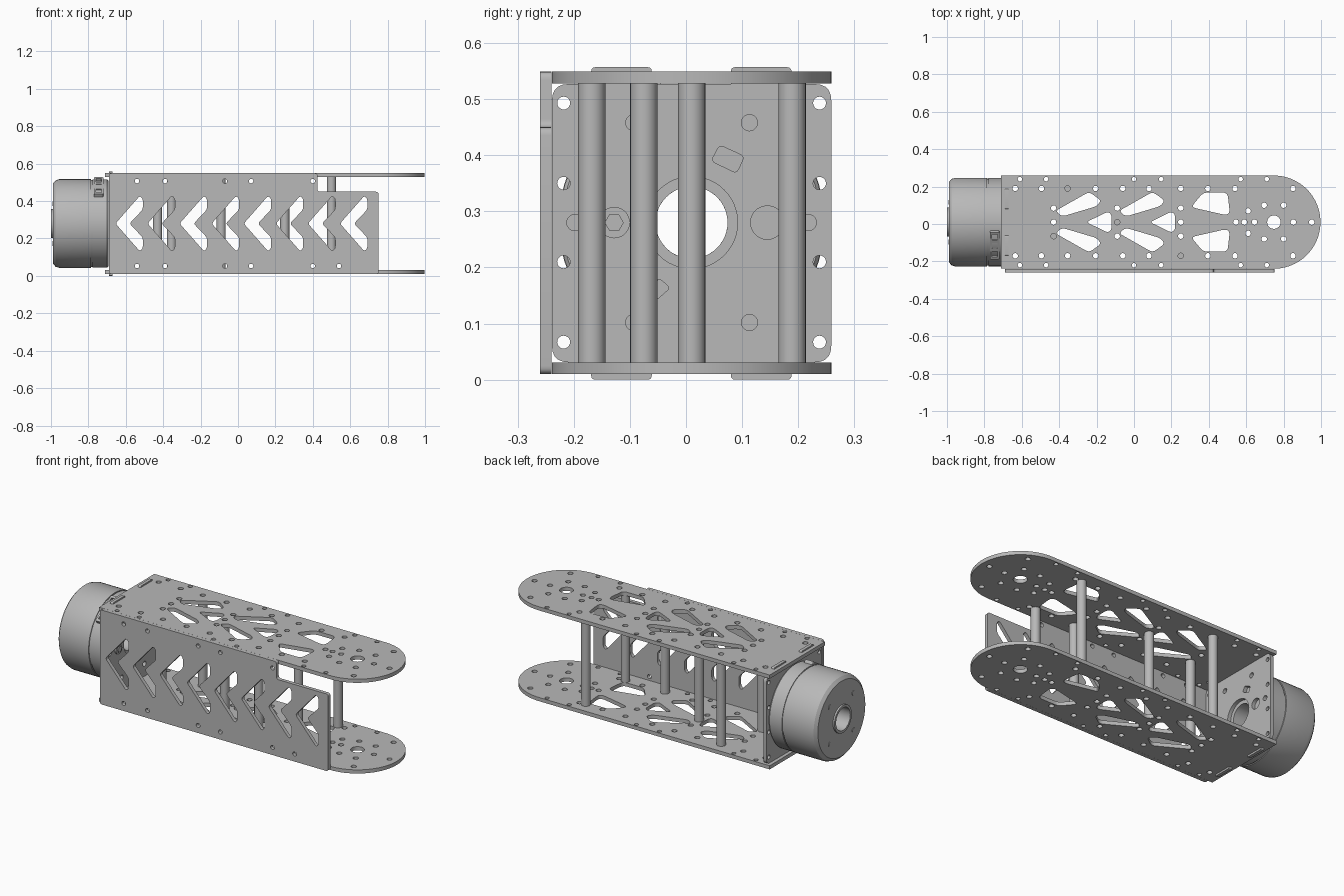
import bpy, bmesh, math
from mathutils import Matrix, Vector

cube = bpy.data.objects.get("Cube")
if cube:
    bpy.data.objects.remove(cube, do_unlink=True)

# One grey metal for everything
metal = bpy.data.materials.new("grey_metal")
metal.use_nodes = True
GREY = (0.48, 0.48, 0.48, 1)
metal.diffuse_color = GREY
metal.node_tree.nodes["Principled BSDF"].inputs["Base Color"].default_value = GREY

MID_Y, MID_Z = 0.01, 0.28
THICK = 0.021


def finish(obj, angle=30):
    bpy.ops.object.select_all(action="DESELECT")
    obj.select_set(True)
    bpy.context.view_layer.objects.active = obj
    if obj.type == "CURVE":
        bpy.ops.object.convert(target="MESH")
        obj = bpy.context.object
    obj.data.materials.clear()
    obj.data.materials.append(metal)
    bpy.ops.object.shade_smooth_by_angle(angle=math.radians(angle))
    return obj


def circle(x, y, r, n=20):
    return [(x + r * math.cos(math.tau * i / n), y + r * math.sin(math.tau * i / n))
            for i in range(n)]


def rounded(points, r, steps=5):
    """Polygon with every corner softened by a quadratic arc."""
    pts = [Vector(p) for p in points]
    out = []
    for i, p in enumerate(pts):
        a, b = pts[i - 1] - p, pts[(i + 1) % len(pts)] - p
        start = p + a.normalized() * min(r, a.length * 0.45)
        end = p + b.normalized() * min(r, b.length * 0.45)
        for k in range(steps + 1):
            t = k / steps
            out.append(tuple(start * (1 - t) ** 2 + p * 2 * t * (1 - t) + end * t * t))
    return out


def mirrored(points):
    """Upper half outline completed by its reflection in the middle line."""
    return points + [(x, 2 * MID_Y - y) for x, y in reversed(points) if abs(y - MID_Y) > 1e-4]


def flip(points):
    return [(x, 2 * MID_Y - y) for x, y in points]


def shift(points, dx):
    return [(x + dx, y) for x, y in points]


def plate(name, outlines, thickness, matrix):
    """Flat sheet: first outline is the edge, the rest are cutouts."""
    curve = bpy.data.curves.new(name, "CURVE")
    curve.dimensions = "2D"
    curve.fill_mode = "BOTH"
    curve.extrude = thickness / 2
    for outline in outlines:
        spline = curve.splines.new("POLY")
        spline.points.add(len(outline) - 1)
        for point, (x, y) in zip(spline.points, outline):
            point.co = (x, y, 0, 1)
        spline.use_cyclic_u = True
    obj = bpy.data.objects.new(name, curve)
    bpy.context.collection.objects.link(obj)
    obj.matrix_world = matrix
    return finish(obj)


def rod(name, centre, r, length, axis="Z", n=24):
    turn = (0, math.pi / 2, 0) if axis == "X" else (0, 0, 0)
    bpy.ops.mesh.primitive_cylinder_add(vertices=n, radius=r, depth=length,
                                        location=centre, rotation=turn)
    bpy.context.object.name = name
    return finish(bpy.context.object)


def lathe(name, profile, n=64):
    """Closed ring profile of (x, radius) turned around the long axis."""
    bm = bmesh.new()
    rings = []
    for i in range(n):
        a = math.tau * i / n
        rings.append([bm.verts.new((x, MID_Y + r * math.cos(a), MID_Z + r * math.sin(a)))
                      for x, r in profile])
    m = len(profile)
    for i in range(n):
        a, b = rings[i], rings[(i + 1) % n]
        for j in range(m):
            k = (j + 1) % m
            bm.faces.new((a[j], a[k], b[k], b[j]))
    bmesh.ops.recalc_face_normals(bm, faces=bm.faces)
    mesh = bpy.data.meshes.new(name)
    bm.to_mesh(mesh)
    bm.free()
    obj = bpy.data.objects.new(name, mesh)
    bpy.context.collection.objects.link(obj)
    return finish(obj)


# Top and bottom plates: long tongue with a round end
END_X, END_R = 0.748, 0.249
arc = [(END_X + END_R * math.sin(math.pi * i / 48), MID_Y + END_R * math.cos(math.pi * i / 48))
       for i in range(49)]
tongue = [(-0.71, MID_Y - END_R), (-0.71, MID_Y + END_R)] + arc
cutouts = [circle(END_X, MID_Y, 0.036, 32)]

# Drilled holes in rows mirrored across the middle line
rows = {0.23: (-0.61, -0.47, 0, 0.145, 0.57, 0.71),
        0.18: (-0.635, -0.495, -0.355, -0.205, -0.06, 0.08, 0.25, 0.395, 0.54, 0.85),
        0.075: (-0.43, -0.09, 0.25)}
for dy, xs in rows.items():
    for x in xs:
        for side in (1, -1):
            cutouts.append(circle(x, MID_Y + side * dy, 0.012 if dy > 0.2 else 0.0145))
for x in (-0.43, -0.09, 0.25, 0.545, 0.59, 0.95):
    cutouts.append(circle(x, MID_Y, 0.0145))
for i in range(6):
    a = math.tau * i / 6
    cutouts.append(circle(END_X + 0.104 * math.cos(a), MID_Y + 0.104 * math.sin(a), 0.0145))
for side in (1, -1):
    cutouts.append(circle(0.61, MID_Y + side * 0.06, 0.0145))

# Weight-saving windows
slant = rounded([(-0.42, 0.07), (-0.24, 0.172), (-0.175, 0.125), (-0.2, 0.095), (-0.385, 0.04)], 0.022)
kite = rounded(mirrored([(-0.255, MID_Y), (-0.14, 0.066), (-0.12, 0.05)]), 0.02)
wide = rounded([(0.305, 0.09), (0.37, 0.168), (0.5, 0.168), (0.512, 0.06), (0.49, 0.048)], 0.025)
for dx in (0, 0.34):
    cutouts += [shift(slant, dx), flip(shift(slant, dx)), shift(kite, dx)]
cutouts += [wide, flip(wide)]

for name, z in (("bottom_plate", 0.0205), ("top_plate", 0.5385)):
    plate(name, [tongue] + cutouts, THICK, Matrix.Translation((0, 0, z)))

# Front side plate with a stepped corner and arrow cutouts
side_edge = (rounded([(-0.69, 0.01), (-0.69, 0.549), (0.425, 0.549), (0.425, 0.45),
                      (0.752, 0.45), (0.752, 0.01)], 0.015))
arrow = [(-0.655, 0.28), (-0.525, 0.428), (-0.509, 0.412), (-0.509, 0.355), (-0.58, 0.28),
         (-0.509, 0.205), (-0.509, 0.148), (-0.525, 0.132)]
side_cuts = [shift(rounded(arrow, 0.014), 0.1715 * i) for i in range(8)]
for x in (-0.54, -0.39, -0.07, 0.07, 0.4, 0.54):
    side_cuts.append(circle(x, 0.053, 0.012))
    if x < 0.5:
        side_cuts.append(circle(x, 0.507, 0.012))
stand = Matrix(((1, 0, 0, 0), (0, 0, -1, -0.25), (0, 1, 0, 0), (0, 0, 0, 1)))
plate("side_plate", [side_edge] + side_cuts, THICK, stand)

# End plate carrying the motor
end_edge = rounded([(-0.239, 0.031), (-0.239, 0.527), (0.259, 0.527), (0.259, 0.031)], 0.03)
end_cuts = [circle(MID_Y, MID_Z, 0.082, 48)]
for side in (1, -1):
    for dz in (0.213, 0.07, -0.07, -0.213):
        end_cuts.append(circle(MID_Y + side * 0.228, MID_Z + dz, 0.0115))
    end_cuts.append(circle(MID_Y + side * 0.208, MID_Z, 0.0145))
    for dz in (0.178, -0.178):
        end_cuts.append(circle(MID_Y + side * 0.103, MID_Z + dz, 0.0145))
end_cuts.append(circle(0.145, MID_Z, 0.03))
end_cuts.append(rounded([(0.045, 0.39), (0.06, 0.418), (0.104, 0.398), (0.09, 0.368)], 0.008))
end_cuts.append(rounded([(-0.055, 0.14), (-0.05, 0.182), (-0.028, 0.164)], 0.008))
face_x = Matrix(((0, 0, 1, -0.68), (1, 0, 0, 0), (0, 1, 0, 0), (0, 0, 0, 1)))
plate("end_plate", [end_edge] + end_cuts, 0.02, face_x)

# Tabs of the end plate poking through both long plates
for y in (-0.115, 0.134):
    for z0, z1 in ((0, 0.04), (0.518, 0.557)):
        tab = rounded([(y - 0.054, z0), (y - 0.054, z1), (y + 0.054, z1), (y + 0.054, z0)], 0.008)
        plate("end_plate_tab", [tab], 0.018, face_x)

# Bolt on the inner face
rod("mount_bolt", (-0.667, -0.128, MID_Z), 0.028, 0.012, "X")
rod("mount_bolt_head", (-0.662, -0.128, MID_Z), 0.017, 0.012, "X", 6)

# Round standoffs between the long plates
for x, y in ((0.5, 0.189), (0.5, -0.168), (0.25, -0.168), (-0.09, 0.01),
             (-0.43, -0.075), (-0.355, 0.189)):
    rod("standoff", (x, y, MID_Z), 0.0245, 0.5)

# Motor housing with a through bore
lathe("motor_housing", [(-0.693, 0.064), (-0.693, 0.23), (-0.7, 0.236), (-0.778, 0.236),
                        (-0.778, 0.232), (-0.785, 0.232), (-0.785, 0.237), (-0.955, 0.237),
                        (-0.975, 0.231), (-0.99, 0.214), (-0.99, 0.064)])
lathe("motor_shaft_ring", [(-0.98, 0.064), (-0.98, 0.078), (-1.0, 0.078), (-1.0, 0.064)], 48)
for i in range(4):
    a = math.tau * (i + 0.5) / 4
    rod("motor_screw", (-0.989, MID_Y + 0.15 * math.cos(a), MID_Z + 0.15 * math.sin(a)),
        0.013, 0.008, "X")

# Connector block on the upper front of the motor, with three sockets
tilt = Matrix.Translation((-0.745, MID_Y, MID_Z)) @ Matrix.Rotation(math.radians(32), 4, "X")
block = rounded([(-0.025, -0.085), (-0.025, 0.085), (0.025, 0.085), (0.025, -0.085)], 0.006)
sockets = [rounded([(-0.015, y - 0.018), (-0.015, y + 0.018), (0.015, y + 0.018),
                    (0.015, y - 0.018)], 0.004) for y in (-0.053, 0, 0.053)]
plate("connector_block", [block] + sockets, 0.03, tilt @ Matrix.Translation((0, 0, 0.224)))
